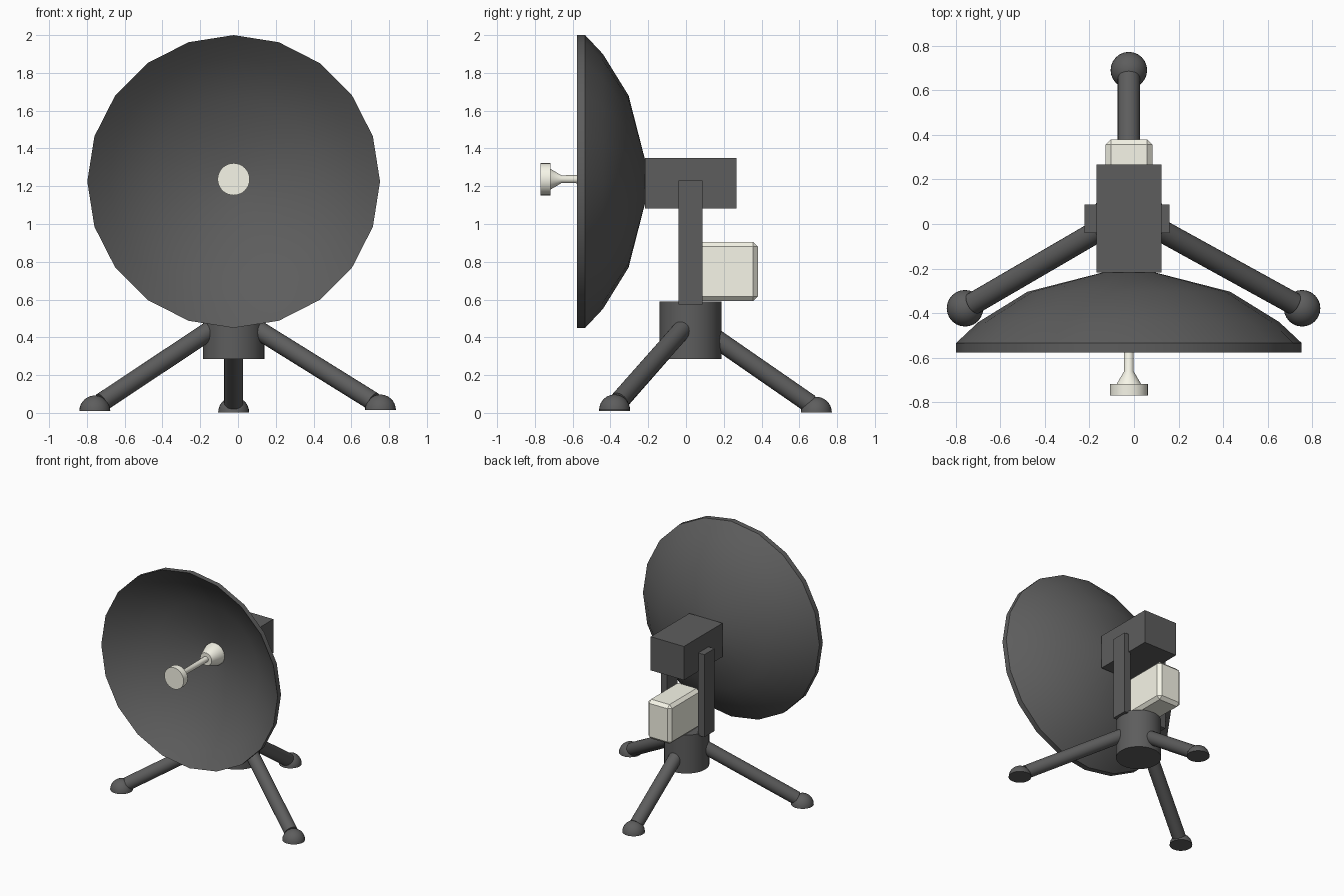
import bpy, bmesh, math
from mathutils import Vector, Matrix

if "Cube" in bpy.data.objects:
    bpy.data.objects.remove(bpy.data.objects["Cube"])

CX = -0.023  # centre line of the assembly


def material(name, rgb):
    m = bpy.data.materials.new(name)
    m.diffuse_color = (*rgb, 1)
    m.use_nodes = True
    m.node_tree.nodes["Principled BSDF"].inputs["Base Color"].default_value = m.diffuse_color
    return m


DARK = material("dark_metal", (0.11, 0.11, 0.11))
PALE = material("pale_plastic", (0.93, 0.92, 0.81))


def add_object(name, bm, mat, smooth=None):
    bmesh.ops.recalc_face_normals(bm, faces=bm.faces)
    me = bpy.data.meshes.new(name)
    bm.to_mesh(me)
    bm.free()
    ob = bpy.data.objects.new(name, me)
    bpy.context.collection.objects.link(ob)
    me.materials.append(mat)
    if smooth:
        bpy.ops.object.select_all(action='DESELECT')
        bpy.context.view_layer.objects.active = ob
        ob.select_set(True)
        bpy.ops.object.shade_smooth_by_angle(angle=math.radians(smooth))
    return ob


def box(name, lo, hi, mat, bevel=0):
    lo, hi = Vector(lo), Vector(hi)
    bm = bmesh.new()
    bmesh.ops.create_cube(bm, size=1, matrix=Matrix.Translation((lo + hi) / 2)
                          @ Matrix.Diagonal((*(hi - lo), 1)))
    if bevel:
        bmesh.ops.bevel(bm, geom=bm.edges[:], offset=bevel, segments=1, affect='EDGES')
    return add_object(name, bm, mat)


def lathe(name, profile, base, axis, sides, mat, smooth=35):
    """Spin (radius, height) points round an axis; both ends are capped."""
    q = Vector(axis).to_track_quat('Z', 'Y')
    bm = bmesh.new()
    rings = []
    for r, h in profile:
        rings.append([bm.verts.new(Vector(base) + q @ Vector(
            (r * math.cos(2 * math.pi * i / sides), r * math.sin(2 * math.pi * i / sides), h)))
            for i in range(sides)])
    for a, b in zip(rings, rings[1:]):
        for i in range(sides):
            j = (i + 1) % sides
            bm.faces.new((a[i], a[j], b[j], b[i]))
    bm.faces.new(rings[0])
    bm.faces.new(rings[-1])
    return add_object(name, bm, mat, smooth)


# Dish: a 20-sided shallow bowl, heights measured towards the front
back = [(0.10, 0.213), (0.455, 0.304), (0.675, 0.44), (0.775, 0.534)]
inner = [(0.775, 0.576), (0.66, 0.477), (0.445, 0.346), (0.10, 0.257)]
lathe("dish", back + inner, (CX, 0, 1.225), (0, -1, 0), 20, DARK)

# Feed horn: flared foot, stem and receiver disc
lathe("feed_horn", [(0.085, 0.25), (0.085, 0.275), (0.05, 0.37), (0.022, 0.37),
                    (0.021, 0.66), (0.055, 0.718), (0.085, 0.718), (0.085, 0.77)],
      (CX, 0, 1.237), (0, -1, 0), 32, PALE)

# Mount head and fork arms
box("mount_head", (CX - 0.146, -0.217, 1.083), (CX + 0.146, 0.268, 1.35), DARK)
for side, s in (("left", -1), ("right", 1)):
    xs = sorted((CX - 0.008 + s * 0.135, CX - 0.008 + s * 0.191))
    # arm slightly sunk into the base hub
    box(f"{side}_fork_arm", (xs[0], -0.041, 0.575), (xs[1], 0.087, 1.23), DARK)

# Electronics housing behind the fork
box("electronics_housing", (CX - 0.105, -0.007, 0.593), (CX + 0.105, 0.38, 0.905), PALE, 0.024)

# Base hub
lathe("base_hub", [(0.163, 0), (0.163, 0.305)], (CX, 0.024, 0.285), (0, 0, 1), 32, DARK)

# Tripod legs and half-dome feet: foot position, then where the leg meets the hub
tripod = {"left": ((-0.758, -0.378, 0.01), (CX, 0.05, 0.52)),
          "right": ((0.754, -0.378, 0.015), (CX, 0.05, 0.52)),
          "rear": ((CX, 0.69, 0.003), (CX, 0.03, 0.482))}
for name, (foot, top) in tripod.items():
    foot, top = Vector(foot), Vector(top)
    end = top.lerp(foot + Vector((0, 0, 0.022)), 0.95)
    start = top.lerp(end, 0.1)
    lathe(f"{name}_leg", [(0.05, 0), (0.05, (end - start).length)], start, end - start, 24, DARK)
    dome = [(0.082 * math.cos(a), 0.082 * math.sin(a))
            for a in (math.radians(d) for d in (0, 12, 24, 36, 48, 60, 72, 84))]
    lathe(f"{name}_foot", dome, foot, (0, 0, 1), 24, DARK)
